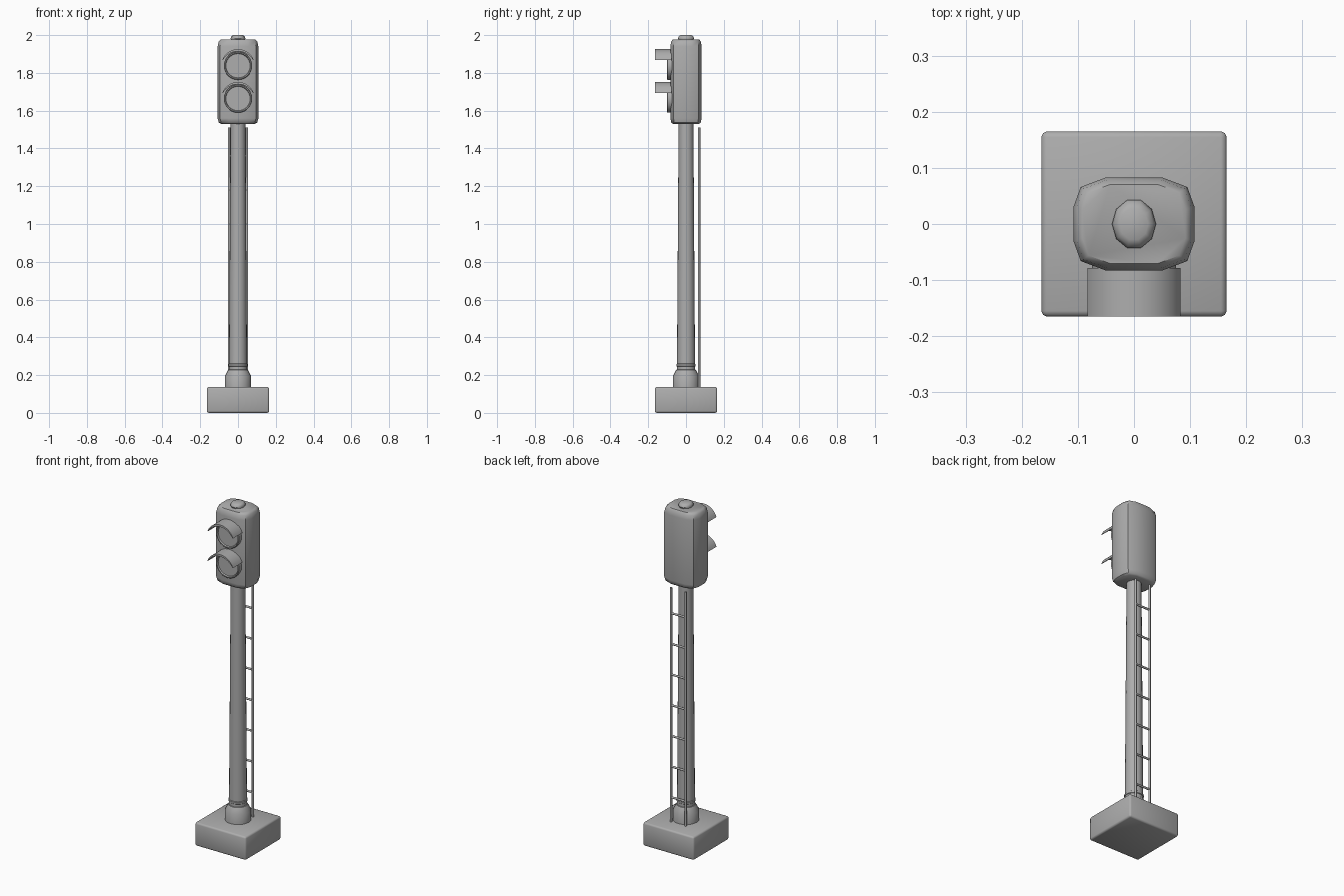
import bpy, bmesh, math

if "Cube" in bpy.data.objects:
    bpy.data.objects.remove(bpy.data.objects["Cube"])

grey = bpy.data.materials.new("signal_grey")
grey.diffuse_color = (0.42, 0.42, 0.42, 1)
grey.use_nodes = True
grey.node_tree.nodes["Principled BSDF"].inputs["Base Color"].default_value = grey.diffuse_color


def finish(name, bm, angle=40):
    bmesh.ops.recalc_face_normals(bm, faces=bm.faces)
    me = bpy.data.meshes.new(name)
    bm.to_mesh(me)
    bm.free()
    ob = bpy.data.objects.new(name, me)
    bpy.context.collection.objects.link(ob)
    me.materials.append(grey)
    bpy.ops.object.select_all(action='DESELECT')
    ob.select_set(True)
    bpy.context.view_layer.objects.active = ob
    bpy.ops.object.shade_smooth_by_angle(angle=math.radians(angle))
    return ob


def loft(name, rings, angle=40):
    """Skin a list of equal-length closed point rings and cap both ends."""
    bm = bmesh.new()
    vs = [[bm.verts.new(p) for p in r] for r in rings]
    n = len(vs[0])
    for a, b in zip(vs, vs[1:]):
        for i in range(n):
            j = (i + 1) % n
            bm.faces.new((a[i], a[j], b[j], b[i]))
    bm.faces.new(vs[0])
    bm.faces.new(vs[-1])
    return finish(name, bm, angle)


def circle(r, n, f):
    return [f(r * math.cos(2 * math.pi * i / n), r * math.sin(2 * math.pi * i / n))
            for i in range(n)]


def turned(name, profile, n=20, sx=1.0):
    """Vertical turned part from (radius, z) pairs."""
    return loft(name, [circle(r, n, lambda a, b: (a * sx, b, z)) for r, z in profile])


# Foundation block
bm = bmesh.new()
bmesh.ops.create_cube(bm, size=1)
for v in bm.verts:
    v.co = (v.co.x * 0.33, v.co.y * 0.33, (v.co.z + 0.5) * 0.137)
bmesh.ops.bevel(bm, geom=bm.edges[:], offset=0.01, segments=2, profile=0.5,
                affect='EDGES')
finish("foundation", bm, 50)

# Post with stepped foot and collar ring
turned("post_foot", [(0.07, 0.13), (0.07, 0.195), (0.052, 0.228), (0.046, 0.23)])
turned("post", [(0.048, 0.22), (0.039, 1.545)])
turned("collar_ring", [(0.046, 0.244), (0.051, 0.248), (0.051, 0.258), (0.046, 0.262)])

# Signal head: chamfered outline, drawn in at the top and bottom
quarter = [(0.108, 0.03), (0.095, 0.066), (0.05, 0.083)]
outline = (quarter + [(-x, y) for x, y in reversed(quarter)]
           + [(-x, -y) for x, y in quarter] + [(x, -y) for x, y in reversed(quarter)])
loft("signal_head", [[(x * s, y * s, z) for x, y in outline] for s, z in
                     ((0.82, 1.53), (0.94, 1.537), (1, 1.56), (1, 1.94),
                      (0.95, 1.965), (0.85, 1.976))], 45)

# Cap on the head
turned("head_cap", [(0.04, 1.97), (0.045, 1.983), (0.04, 1.994), (0.029, 2.0)], 10, 0.87)

# Two lamps, each a rimmed lens under a curved visor
for label, zc in (("upper", 1.838), ("lower", 1.664)):
    loft(label + "_lamp", [circle(r, 28, lambda a, b: (a, y, zc + b)) for r, y in
                           ((0.075, -0.07), (0.075, -0.097), (0.072, -0.1),
                            (0.067, -0.1), (0.064, -0.092))], 35)
    rings = []
    steps = 16
    for i in range(steps + 1):
        t = math.radians(20 + 140 * i / steps)
        thick = 0.003 + 0.009 * math.sin(math.pi * i / steps)
        c, s = math.cos(t), math.sin(t)
        rings.append([(r * c, y, zc + r * s) for r, y in
                      ((0.088, -0.165), (0.088, -0.078),
                       (0.088 - thick, -0.078), (0.088 - thick, -0.165))])
    loft(label + "_visor", rings, 35)

# Ladder behind the post
for label, x in (("left", -0.047), ("right", 0.047)):
    loft(label + "_ladder_rail", [circle(0.0065, 8, lambda a, b: (x + a, 0.07 + b, z))
                                  for z in (0.13, 1.51)], 50)
for k in range(7):
    z = 0.28 + 0.18 * k
    loft("ladder_rung_%d" % (k + 1), [circle(0.006, 8, lambda a, b: (x, 0.07 + a, z + b))
                                      for x in (-0.047, 0.047)], 50)
